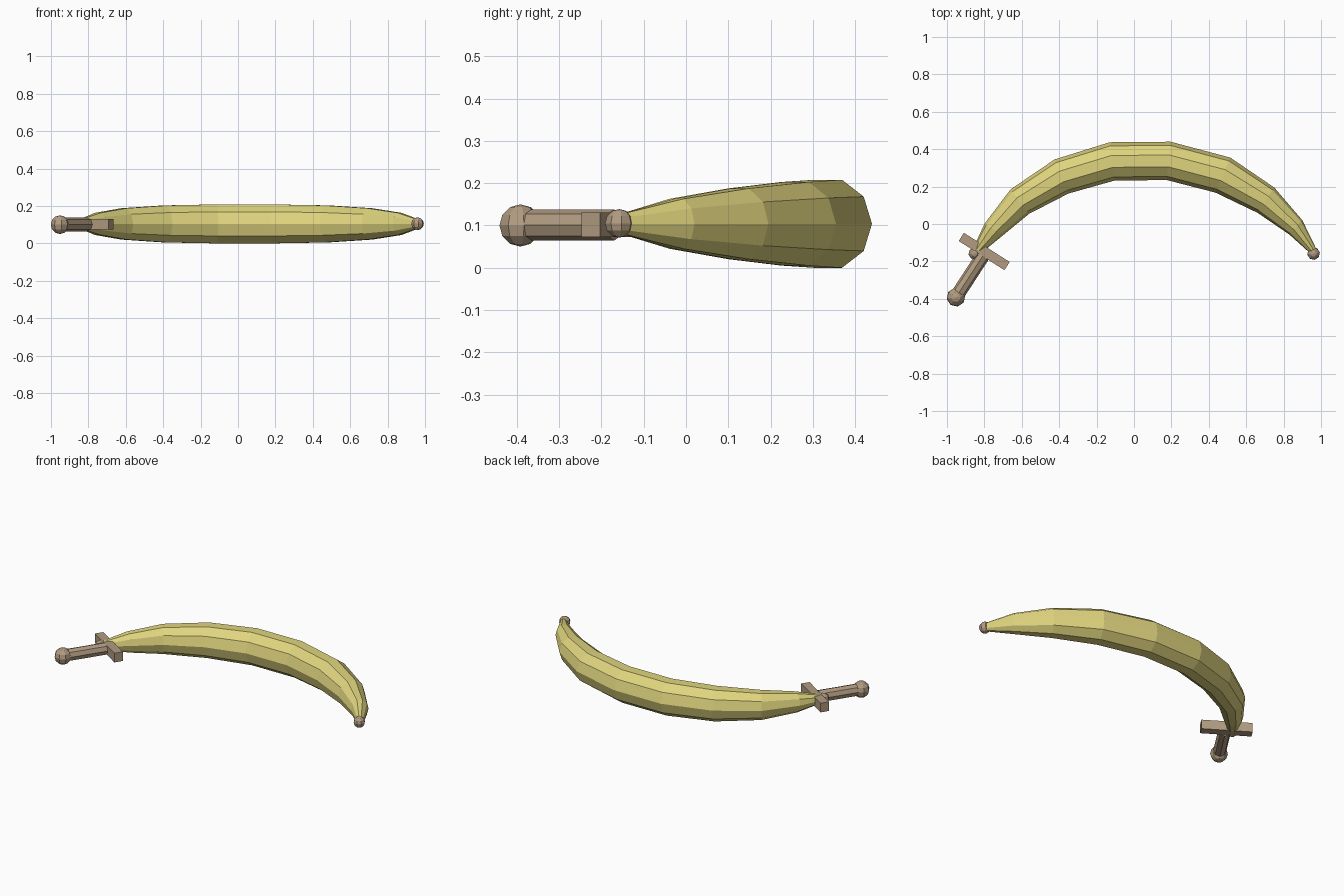
import bpy, bmesh, math
from mathutils import Vector

if "Cube" in bpy.data.objects:
    bpy.data.objects.remove(bpy.data.objects["Cube"])

def material(name, color):
    m = bpy.data.materials.new(name)
    m.diffuse_color = (*color, 1)
    m.use_nodes = True
    m.node_tree.nodes["Principled BSDF"].inputs["Base Color"].default_value = m.diffuse_color
    return m

YELLOW = material("banana_yellow", (0.74, 0.66, 0.21))
BROWN = material("tan_brown", (0.44, 0.33, 0.22))
MID_Z = 0.104

def finish(obj, name, mat):
    obj.name = name
    obj.data.materials.append(mat)
    return obj

# Curved blade: ten-sided rings, each given by its outer and inner point in plan
# plus its vertical radius
rings = [
    ((-0.862, -0.135), (-0.822, -0.160), 0.026),
    ((-0.800, 0.000), (-0.700, -0.060), 0.062),
    ((-0.660, 0.185), (-0.560, 0.055), 0.088),
    ((-0.425, 0.345), (-0.350, 0.163), 0.104),
    ((-0.130, 0.437), (-0.105, 0.232), 0.1094),
    ((0.195, 0.440), (0.175, 0.235), 0.1094),
    ((0.515, 0.355), (0.435, 0.168), 0.104),
    ((0.750, 0.195), (0.660, 0.060), 0.088),
    ((0.900, 0.020), (0.830, -0.056), 0.062),
    ((0.978, -0.140), (0.940, -0.155), 0.026),
]
SIDES = 10
bm = bmesh.new()
loops = []
for outer, inner, rz in rings:
    o, i = Vector((*outer, MID_Z)), Vector((*inner, MID_Z))
    mid, half = (o + i) / 2, (o - i) / 2
    angles = [2 * math.pi * k / SIDES for k in range(SIDES)]
    loops.append([bm.verts.new(mid + half * math.cos(a) + Vector((0, 0, rz * math.sin(a))))
                  for a in angles])
for a, b in zip(loops, loops[1:]):
    for k in range(SIDES):
        n = (k + 1) % SIDES
        bm.faces.new((a[k], a[n], b[n], b[k]))
bm.faces.new(loops[0])
bm.faces.new(loops[-1])
bmesh.ops.recalc_face_normals(bm, faces=bm.faces)
mesh = bpy.data.meshes.new("blade")
bm.to_mesh(mesh)
bm.free()
blade = bpy.data.objects.new("blade", mesh)
bpy.context.collection.objects.link(blade)
finish(blade, "blade", YELLOW)

# Balls: both blade ends and the pommel
def ball(name, x, y, z, r):
    bpy.ops.mesh.primitive_uv_sphere_add(segments=8, ring_count=6, radius=r, location=(x, y, z),
                                         rotation=(0, 0, math.radians(10)))
    finish(bpy.context.object, name, BROWN)

ball("blade_root_ball", -0.853, -0.158, 0.105, 0.032)
ball("blade_tip_ball", 0.960, -0.158, 0.105, 0.034)
ball("pommel", -0.952, -0.392, 0.100, 0.050)

# Handle: eight-sided rod from the pommel to the guard
start, end = Vector((-0.948, -0.385, 0.101)), Vector((-0.808, -0.170, 0.101))
bpy.ops.mesh.primitive_cylinder_add(vertices=8, radius=0.037, depth=(end - start).length,
                                    location=(start + end) / 2)
handle = finish(bpy.context.object, "handle", BROWN)
handle.rotation_euler = (end - start).to_track_quat('Z', 'Y').to_euler()

# Cross guard
bpy.ops.mesh.primitive_cube_add(size=1, location=(-0.801, -0.147, 0.102),
                                rotation=(0, 0, math.radians(-32.5)))
guard = finish(bpy.context.object, "cross_guard", BROWN)
guard.scale = (0.29, 0.052, 0.058)
